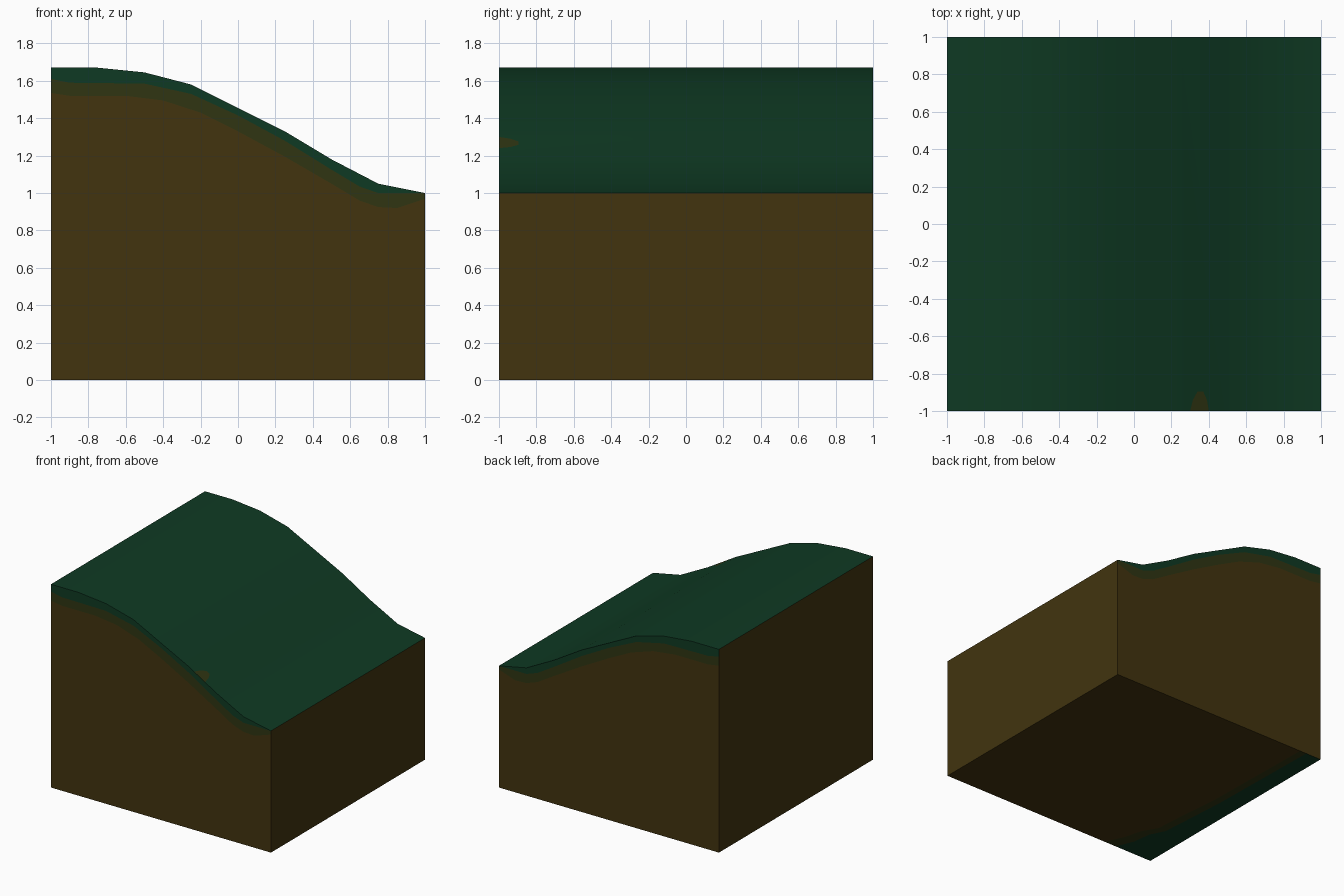
import bpy, bmesh
from mathutils import Vector

if "Cube" in bpy.data.objects:
    bpy.data.objects.remove(bpy.data.objects["Cube"])

# Materials
GRASS, MIX, EARTH = 0, 1, 2
COLOURS = [("grass green", (0.0046, 0.042, 0.0168)),
           ("mossy soil", (0.029, 0.036, 0.0062)),
           ("earth brown", (0.054, 0.034, 0.0047))]

# Curves as (position, value): hill line, and the painted edges on the walls and base
HILL = [(-1, 1.67), (-.75, 1.67), (-.5, 1.645), (-.25, 1.58), (0, 1.455),
        (.25, 1.33), (.5, 1.18), (.75, 1.05), (1, 1.0)]
GRASS_EDGE = [(-1, 1.61), (-.9, 1.59), (-.5, 1.585), (-.25, 1.53), (0, 1.415),
              (.25, 1.28), (.5, 1.125), (.65, 1.035), (.75, 1.0), (.88, 1.0), (1, 0.999)]
MOSS_EDGE = [(-1, 1.535), (-.9, 1.52), (-.6, 1.52), (-.4, 1.495), (-.2, 1.43), (0, 1.33),
             (.25, 1.195), (.5, 1.05), (.65, .96), (.75, .925), (.85, .92), (1, .97)]
BASE_GRASS = [(-1, -.66), (-.85, -.72), (-.7, -.74), (-.58, -.80), (-.3, -.82), (0, -.84), (1, -.86)]
BASE_MOSS = [(-1, -.55), (-.85, -.62), (-.7, -.66), (-.58, -.73), (-.3, -.75), (0, -.78), (1, -.80)]


def at(curve, t):
    for (a, va), (b, vb) in zip(curve, curve[1:]):
        if t <= b:
            return va + (vb - va) * (t - a) / (b - a)
    return curve[-1][1]


bm = bmesh.new()


def face(points, mat, outward):
    f = bm.faces.new([bm.verts.new(p) for p in points])
    f.normal_update()
    if f.normal.dot(Vector(outward)) < 0:
        f.normal_flip()
    f.material_index = mat


def bands(curves, mats, place, outward):
    """Fill the strips between successive curves with one colour each."""
    ts = sorted({t for c in curves for t, _ in c})
    for a, b in zip(ts, ts[1:]):
        for hi, lo, mat in zip(curves, curves[1:], mats):
            face([place(a, at(hi, a)), place(b, at(hi, b)),
                  place(b, at(lo, b)), place(a, at(lo, a))], mat, outward)


def flat(v):
    return [(-1, v), (1, v)]


# Front and back walls with grass and moss bands
for y in (-1, 1):
    bands([HILL, GRASS_EDGE, MOSS_EDGE, flat(0)], [GRASS, MIX, EARTH],
          lambda x, z, y=y: (x, y, z), (0, y, 0))
# Base with a grassy strip along the left side
bands([flat(-1), BASE_GRASS, BASE_MOSS, flat(1)], [GRASS, MIX, EARTH],
      lambda y, x: (x, y, 0), (0, 0, -1))
# Side walls
for x in (-1, 1):
    h = at(HILL, x)
    face([(x, -1, 0), (x, 1, 0), (x, 1, h), (x, -1, h)], EARTH, (x, 0, 0))
# Grass slope, with a small bare patch let into its front edge
PATCH = [(.30, -1), (.315, -.94), (.34, -.895), (.37, -.895), (.39, -.94), (.40, -1)]
for (a, _), (b, _) in zip(HILL, HILL[1:]):
    notch = PATCH if a == .25 else []
    outline = [(a, -1)] + notch + [(b, -1), (b, 1), (a, 1)]
    face([(x, y, at(HILL, x)) for x, y in outline], GRASS, (0, 0, 1))
face([(x, y, at(HILL, x)) for x, y in PATCH], MIX, (0, 0, 1))

bmesh.ops.remove_doubles(bm, verts=bm.verts, dist=0.0005)
mesh = bpy.data.meshes.new("hill_block")
bm.to_mesh(mesh)
bm.free()
for name, rgb in COLOURS:
    m = bpy.data.materials.new(name)
    m.diffuse_color = (*rgb, 1)
    m.use_nodes = True
    m.node_tree.nodes["Principled BSDF"].inputs["Base Color"].default_value = m.diffuse_color
    mesh.materials.append(m)
block = bpy.data.objects.new("hill_block", mesh)
bpy.context.collection.objects.link(block)
block.select_set(True)
bpy.context.view_layer.objects.active = block
bpy.ops.object.shade_smooth_by_angle()
